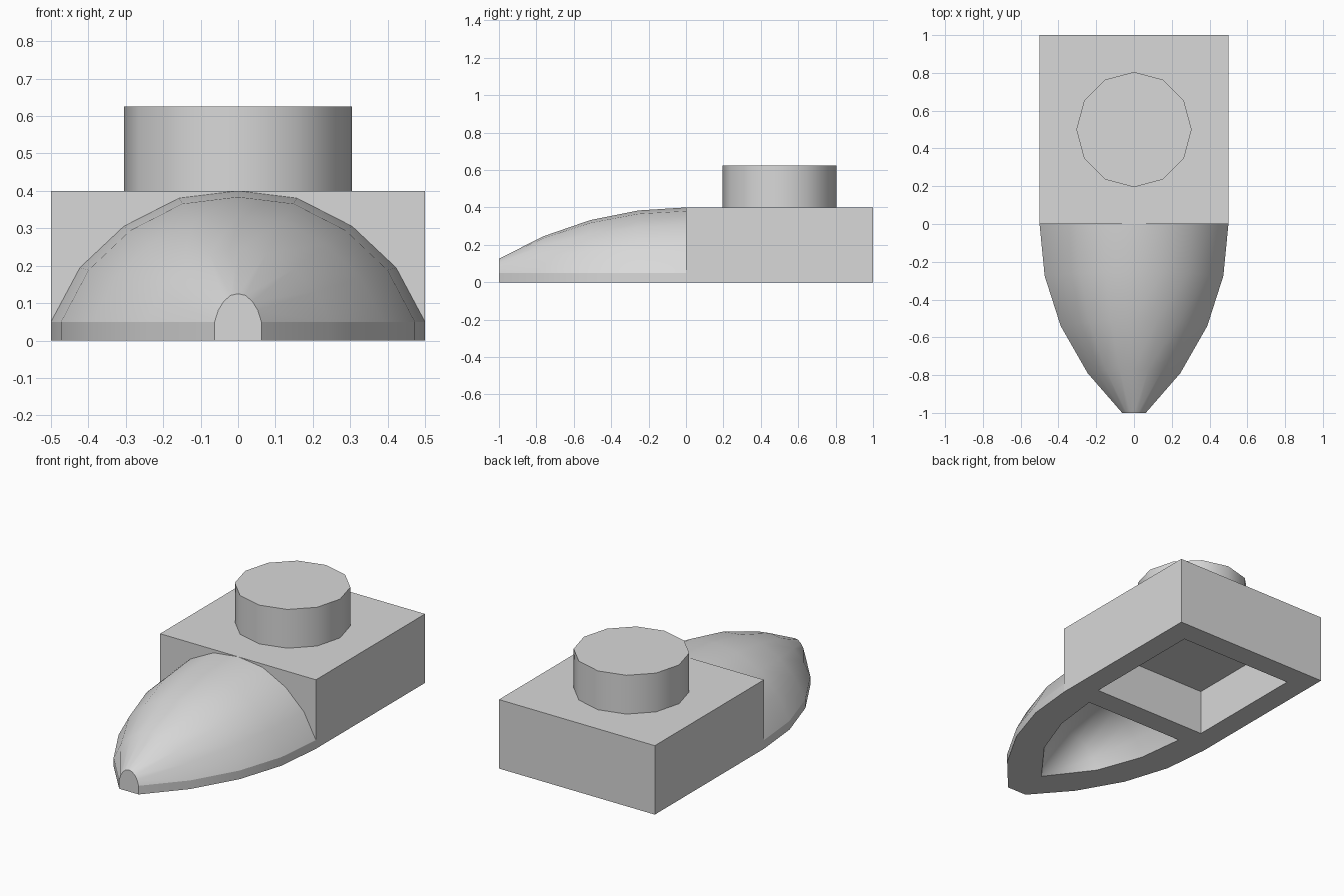
import bpy
import bmesh
from math import radians
from mathutils import Matrix, Vector

if "Cube" in bpy.data.objects:
    bpy.data.objects.remove(bpy.data.objects["Cube"], do_unlink=True)

# Single material
grey = bpy.data.materials.new("light grey plastic")
grey.use_nodes = True
colour = (0.69, 0.69, 0.69, 1)
grey.diffuse_color = colour
grey.node_tree.nodes["Principled BSDF"].inputs["Base Color"].default_value = colour


def finish(bm, name, smooth=True):
    bmesh.ops.recalc_face_normals(bm, faces=bm.faces)
    mesh = bpy.data.meshes.new(name)
    bm.to_mesh(mesh)
    bm.free()
    mesh.materials.append(grey)
    obj = bpy.data.objects.new(name, mesh)
    bpy.context.collection.objects.link(obj)
    if smooth:
        bpy.ops.object.select_all(action="DESELECT")
        obj.select_set(True)
        bpy.context.view_layer.objects.active = obj
        bpy.ops.object.shade_smooth_by_angle(angle=radians(35))
    return obj


# Rear block: flat rim below, then straight walls up to the hollow's ceiling
bm = bmesh.new()
bmesh.ops.create_cube(bm, size=1, matrix=Matrix.Translation((0, 0.5, 0.2)) @ Matrix.Diagonal((1, 1, 0.4, 1)))
bm.normal_update()
underside = [f for f in bm.faces if f.normal.z < -0.9]
bmesh.ops.inset_individual(bm, faces=underside, thickness=0.1875)
ceiling = bmesh.ops.extrude_discrete_faces(bm, faces=underside)["faces"][0]
bmesh.ops.translate(bm, verts=ceiling.verts, vec=(0, 0, 0.265))
finish(bm, "block", smooth=False)

# Twelve-sided stud on the block
bm = bmesh.new()
bmesh.ops.create_cone(bm, cap_ends=True, segments=12, radius1=0.305, radius2=0.305,
                      depth=0.225, matrix=Matrix.Translation((0, 0.5, 0.5125)))
finish(bm, "stud")

# Arch profile as fractions of half width and rise, mirrored over the centre
HALF_ARCH = [(1, 0), (0.845, 0.414), (0.61, 0.73), (0.315, 0.945)]
ARCH = HALF_ARCH + [(0, 1)] + [(-x, z) for x, z in reversed(HALF_ARCH)]


def add_ring(bm, y, half_width, top, skirt, lean=0):
    pts = [(x * half_width, y + lean * z, skirt + z * (top - skirt)) for x, z in ARCH]
    if skirt:
        pts = [(half_width, y, 0)] + pts + [(-half_width, y, 0)]
    return [bm.verts.new(Vector(p)) for p in pts]


def loft(bm, rings):
    for a, b in zip(rings, rings[1:]):
        for i in range(len(a) - 1):
            bm.faces.new((a[i], a[i + 1], b[i + 1], b[i]))


# Tapered nose: outer shell, inner hollow and the flat rim between them
bm = bmesh.new()
stations = [0, -0.275, -0.54, -0.79, -1]
outer_sizes = [(0.5, 0.4), (0.473, 0.384), (0.388, 0.333), (0.245, 0.245), (0.0625, 0.125)]
inner_sizes = [(0.32, 0.25), (0.287, 0.23), (0.19, 0.16), (0, 0)]
leans = [0, 0.02, 0.03, 0.025, 0]
outer = [add_ring(bm, y, w, h, 0.05, lean) for y, (w, h), lean in zip(stations, outer_sizes, leans)]
inner = [add_ring(bm, y, w, h, 0) for y, (w, h) in zip(stations, inner_sizes)]
loft(bm, outer)
loft(bm, inner)
bm.faces.new(outer[-1])
for side in (0, -1):
    for i in range(3):
        bm.faces.new((outer[i][side], outer[i + 1][side], inner[i + 1][side], inner[i][side]))
bm.faces.new((outer[3][0], outer[4][0], outer[4][-1], outer[3][-1], inner[3][4]))
bmesh.ops.remove_doubles(bm, verts=bm.verts, dist=0.0005)

# Keep the crease where the dome meets the straight skirt
for e in bm.edges:
    if all(abs(v.co.z - 0.05) < 0.001 and abs(v.co.x) > 0.05 for v in e.verts):
        e.smooth = False
finish(bm, "nose")
